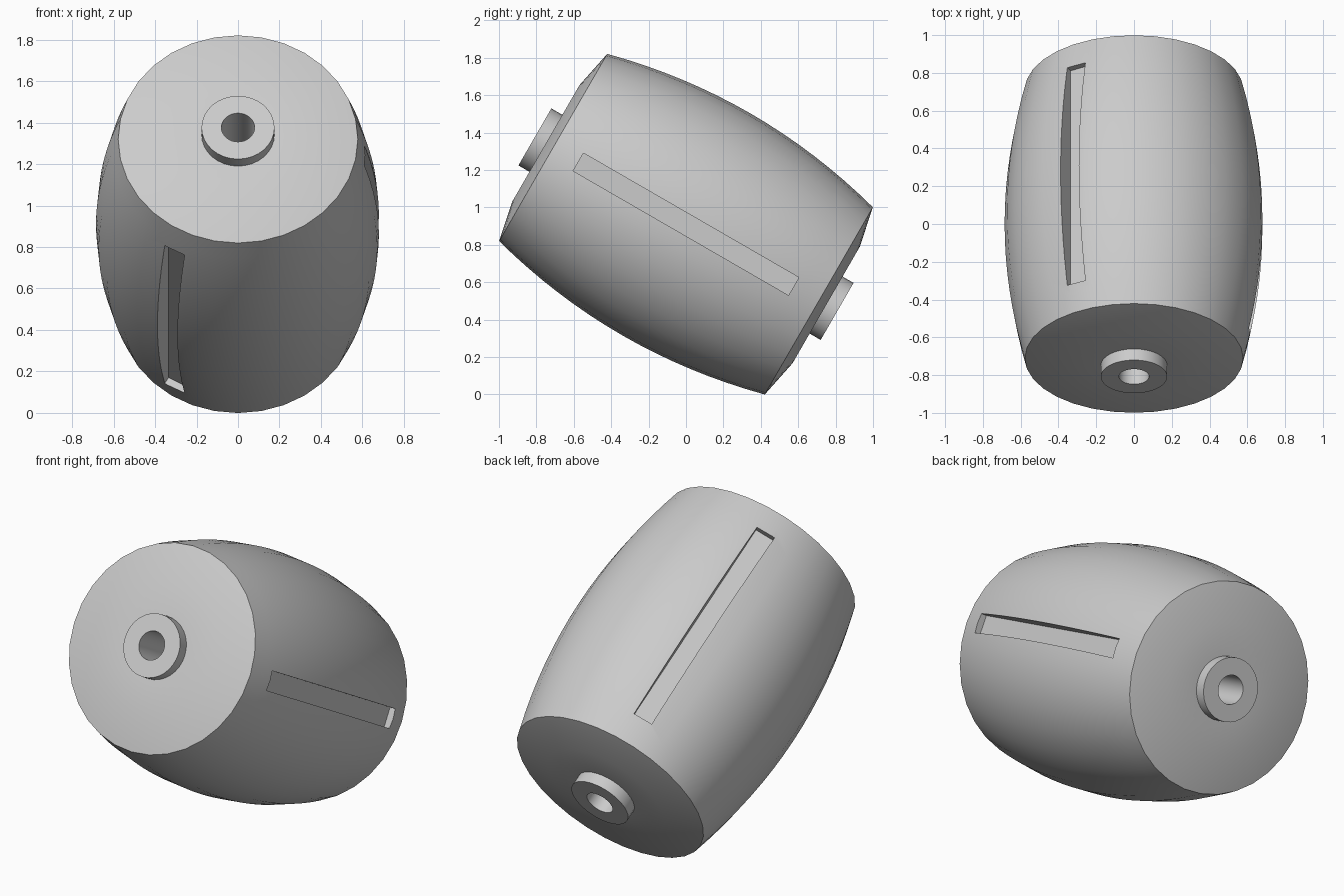
import bpy, bmesh, math
from mathutils import Matrix, Vector

if "Cube" in bpy.data.objects:
    bpy.data.objects.remove(bpy.data.objects["Cube"])

SEGMENTS = 32
HALF = 0.82          # half length of the barrel at its rims
MID_R, END_R = 0.685, 0.578

grey = bpy.data.materials.new("light_grey")
grey.use_nodes = True
colour = (0.6, 0.6, 0.6, 1)
grey.diffuse_color = colour
grey.node_tree.nodes["Principled BSDF"].inputs["Base Color"].default_value = colour


def make_object(name, bm):
    bmesh.ops.recalc_face_normals(bm, faces=bm.faces)
    mesh = bpy.data.meshes.new(name)
    bm.to_mesh(mesh)
    bm.free()
    mesh.materials.append(grey)
    obj = bpy.data.objects.new(name, mesh)
    bpy.context.collection.objects.link(obj)
    return obj


def lathe(name, profile):
    """Revolve a closed (radius, height) profile about z."""
    bm = bmesh.new()
    rings = []
    for r, h in profile:
        rings.append([bm.verts.new((r * math.cos(a), r * math.sin(a), h))
                      for a in (math.tau * i / SEGMENTS for i in range(SEGMENTS))])
    for k, ring in enumerate(rings):
        after = rings[(k + 1) % len(rings)]
        for i in range(SEGMENTS):
            j = (i + 1) % SEGMENTS
            bm.faces.new((ring[i], ring[j], after[j], after[i]))
    return make_object(name, bm)


# Barrel with bulging side, dished-out caps, raised bosses and an axial bore
cap = [(END_R, HALF), (0.36, 0.865), (0.176, 0.865), (0.176, 0.933), (0.08, 0.933)]
side = []
steps = 16
for i in range(1, steps):
    t = 2 * i / steps - 1
    side.append((MID_R - (MID_R - END_R) * t * t, HALF * t))
profile = [(r, -h) for r, h in reversed(cap)] + side + cap
barrel = lathe("barrel", profile)

# Three long slots with flat floors
bm = bmesh.new()
for k in range(3):
    turn = Matrix.Rotation(k * math.tau / 3, 4, "Z")
    place = Matrix.Translation((0.725, 0, 0)) @ Matrix.Diagonal((0.3, 0.11, 1.33, 1))
    bmesh.ops.create_cube(bm, size=1, matrix=turn @ place)
cutter = make_object("slot_cutter", bm)
cutter.hide_render = True

cut = barrel.modifiers.new("slots", "BOOLEAN")
cut.operation = "DIFFERENCE"
cut.solver = "EXACT"
cut.object = cutter
bpy.context.view_layer.objects.active = barrel
barrel.select_set(True)
bpy.ops.object.modifier_apply(modifier=cut.name)
bpy.data.objects.remove(cutter)

# Keep rims and slot edges crisp
bpy.ops.object.select_all(action="DESELECT")
barrel.select_set(True)
bpy.ops.object.shade_smooth_by_angle(angle=math.radians(30))

# Tilt the axis so the front end points up by thirty degrees
axis = Vector((0, -math.cos(math.radians(30)), 0.5))
across = Vector((1, 0, 0))
up = axis.cross(across)
barrel.matrix_world = Matrix.Translation((0, 0, 0.91)) @ Matrix((across, up, axis)).transposed().to_4x4()
